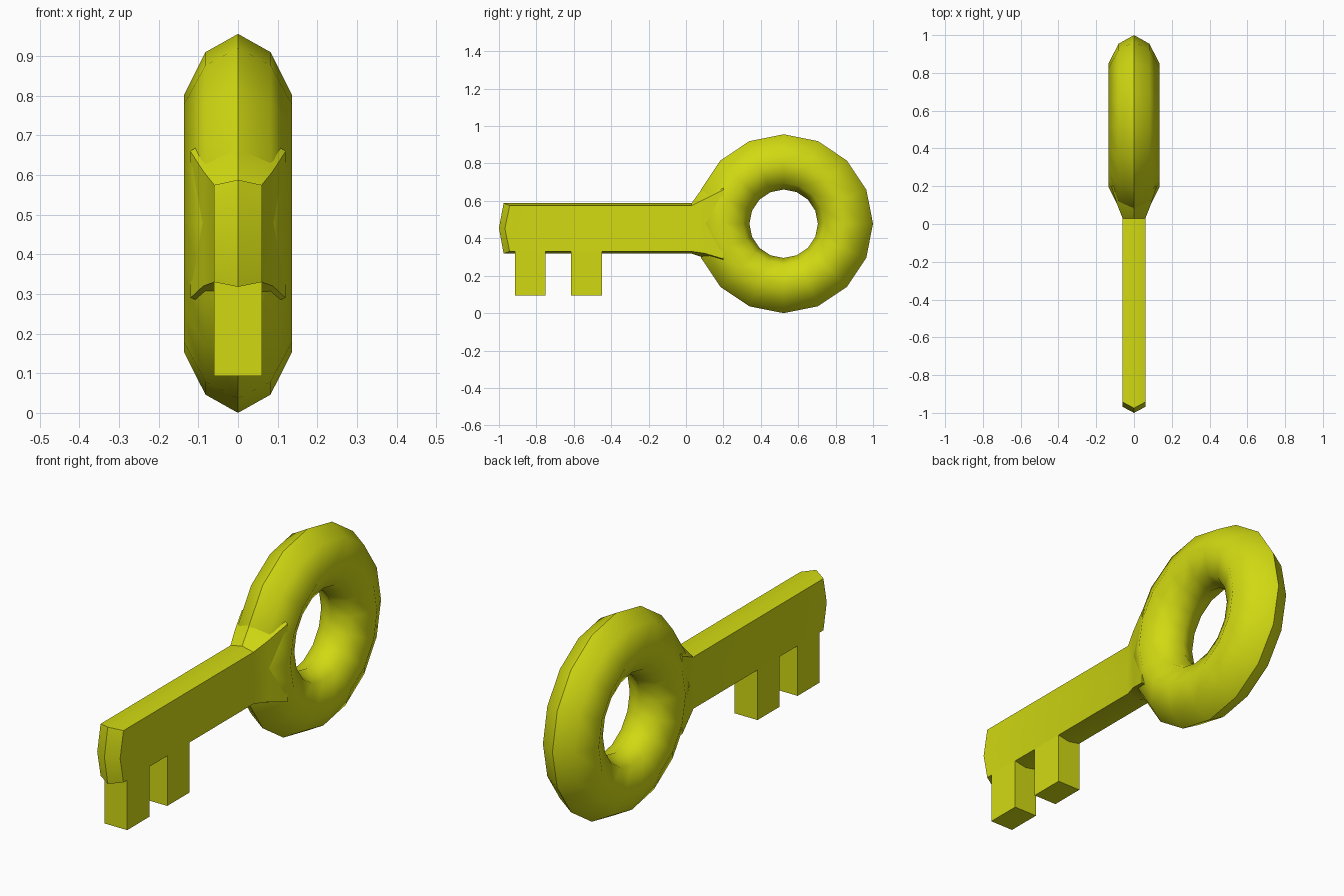
import bpy, bmesh, math

if "Cube" in bpy.data.objects:
    bpy.data.objects.remove(bpy.data.objects["Cube"])

mat = bpy.data.materials.new("yellow_green")
mat.diffuse_color = (0.64, 0.70, 0.006, 1)
mat.use_nodes = True
mat.node_tree.nodes["Principled BSDF"].inputs["Base Color"].default_value = mat.diffuse_color


def finish(name, bm):
    bmesh.ops.recalc_face_normals(bm, faces=bm.faces)
    me = bpy.data.meshes.new(name)
    bm.to_mesh(me)
    bm.free()
    ob = bpy.data.objects.new(name, me)
    bpy.context.collection.objects.link(ob)
    me.materials.append(mat)
    return ob


def bridge(bm, loops, closed=False):
    """Quads between successive closed vertex loops; returns nothing."""
    n = len(loops[0])
    pairs = list(zip(loops, loops[1:]))
    if closed:
        pairs.append((loops[-1], loops[0]))
    for a, b in pairs:
        for i in range(n):
            j = (i + 1) % n
            bm.faces.new((a[i], a[j], b[j], b[i]))


# bow: 16-sided ring with an eight-point section, creased at the outer rim
CY, CZ, N = 0.522, 0.478, 16
section = [(0.478, 0), (0.432, 0.082), (0.325, 0.136), (0.218, 0.082),
           (0.183, 0), (0.218, -0.082), (0.325, -0.136), (0.432, -0.082)]
bm = bmesh.new()
loops = []
for k in range(N):
    a = 2 * math.pi * k / N
    loops.append([bm.verts.new((x, CY + r * math.cos(a), CZ + r * math.sin(a)))
                  for r, x in section])
bridge(bm, loops, closed=True)
for f in bm.faces:
    f.smooth = True
rim = {l[0] for l in loops}
for e in bm.edges:
    if e.verts[0] in rim and e.verts[1] in rim:
        e.smooth = False
finish("bow_ring", bm)

# shaft: ridged bar with a pointed tip, flaring into the bow
# stations: y at ridge, y at sides, half width, ridge top, side top, side low, ridge low
stations = [(-0.975, -0.943, 0.06, 0.588, 0.575, 0.33, 0.318),
            (0.03, 0.03, 0.06, 0.588, 0.575, 0.33, 0.318),
            (0.09, 0.10, 0.088, 0.672, 0.61, 0.32, 0.298),
            (0.20, 0.20, 0.12, 0.74, 0.66, 0.29, 0.25)]
bm = bmesh.new()
loops = []
for yr, ys, w, zt, st, sl, zl in stations:
    tip = -0.025 if yr < -0.9 else 0
    zm = (st + sl) / 2
    pts = [(0, yr, zt), (w, ys, st), (w, ys + tip, zm), (w, ys, sl),
           (0, yr, zl), (-w, ys, sl), (-w, ys + tip, zm), (-w, ys, st)]
    loops.append([bm.verts.new(p) for p in pts])
bridge(bm, loops)
v = loops[0]
mid = bm.verts.new((0, -1.0, 0.455))
for q in ((0, 1, 2), (2, 3, 4), (4, 5, 6), (6, 7, 0)):
    bm.faces.new([v[i] for i in q] + [mid])
bm.faces.new(loops[-1])
shaft = finish("shaft", bm)
bpy.context.view_layer.objects.active = shaft
shaft.select_set(True)
bpy.ops.object.shade_smooth_by_angle(angle=math.radians(40))

# teeth: two square bits hanging under the shaft
for name, y0 in (("outer_tooth", -0.915), ("inner_tooth", -0.615)):
    bm = bmesh.new()
    bmesh.ops.create_cube(bm, size=1)
    for p in bm.verts:
        p.co = (p.co.x * 0.12, y0 + (p.co.y + 0.5) * 0.165,
                0.093 if p.co.z < 0 else 0.335)
    finish(name, bm)
